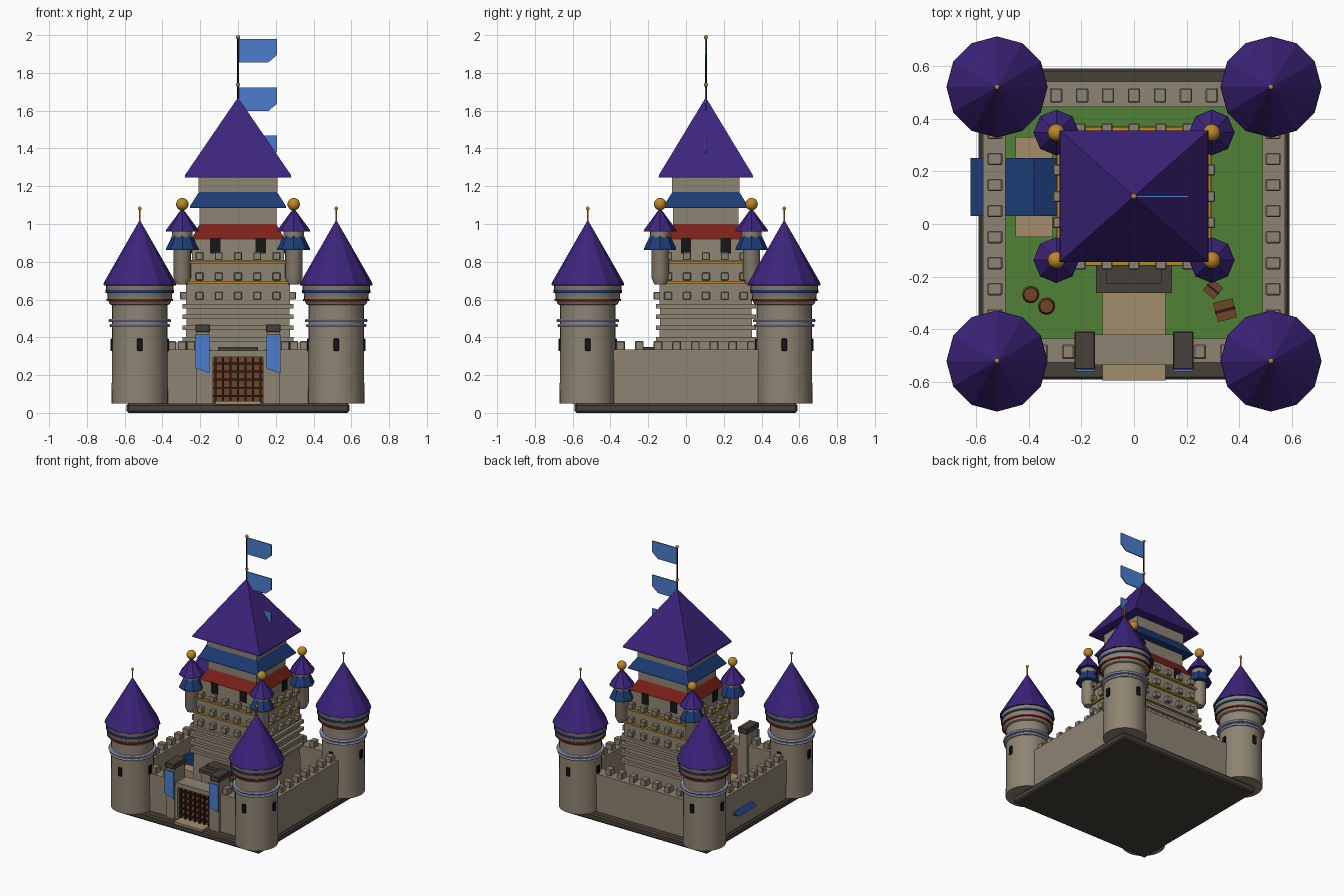
import bpy, bmesh, math
from mathutils import Vector

if "Cube" in bpy.data.objects:
    bpy.data.objects.remove(bpy.data.objects["Cube"])

mats = {}
COLORS = dict(stone=(.27, .23, .17), dark=(.06, .05, .04), purple=(.045, .018, .2), navy=(.012, .045, .18),
              flag=(.07, .2, .62), red=(.2, .015, .01), gold=(.5, .25, .02), green=(.08, .22, .035),
              lilac=(.4, .4, .6), wood=(.16, .06, .025), gate=(.025, .01, .006), path=(.36, .27, .15), black=(.008, .008, .008))
KY = .105  # keep centre in y


def finish(name, bm, color, smooth=False):
    bmesh.ops.remove_doubles(bm, verts=bm.verts, dist=1e-5)
    bmesh.ops.recalc_face_normals(bm, faces=bm.faces)
    me = bpy.data.meshes.new(name)
    bm.to_mesh(me)
    bm.free()
    if color not in mats:
        m = mats[color] = bpy.data.materials.new(color)
        m.diffuse_color = (*COLORS[color], 1)
        m.use_nodes = True
        m.node_tree.nodes["Principled BSDF"].inputs["Base Color"].default_value = m.diffuse_color
    me.materials.append(mats[color])
    ob = bpy.data.objects.new(name, me)
    bpy.context.collection.objects.link(ob)
    if smooth:
        bpy.ops.object.select_all(action='DESELECT')
        bpy.context.view_layer.objects.active = ob
        ob.select_set(True)
        bpy.ops.object.shade_smooth_by_angle(angle=math.radians(35))
    return ob


def loft(name, prof, color, x=0, y=0, n=32, smooth=True):
    """Stack of regular rings, profile = (radius, z)."""
    rect = [(r, r, z) for r, z in prof]
    return rings(name, rect, color, x, y, n, 0, smooth)


def tier(name, prof, color, x=0, y=KY):
    """Stack of rectangles, profile = (half x, half y, z)."""
    k = math.sqrt(2)
    return rings(name, [(a * k, b * k, z) for a, b, z in prof], color, x, y, 4, math.pi / 4, False)


def rings(name, prof, color, x, y, n, rot, smooth):
    bm = bmesh.new()
    loops = []
    for a, b, z in prof:
        loops.append([bm.verts.new((x + a * math.cos(rot + math.tau * i / n), y + b * math.sin(rot + math.tau * i / n), z))
                      for i in range(n)])
    for p, q in zip(loops, loops[1:]):
        for i in range(n):
            bm.faces.new((p[i], p[(i + 1) % n], q[(i + 1) % n], q[i]))
    for end, row in ((loops[0], prof[0]), (loops[-1], prof[-1])):
        if row[0] > 0:
            bm.faces.new(end)
    return finish(name, bm, color, smooth)


def box(name, x0, x1, y0, y1, z0, z1, color='stone', bevel=0, turn=0):
    bm = bmesh.new()
    bmesh.ops.create_cube(bm, size=1)
    for v in bm.verts:
        v.co *= Vector((x1 - x0, y1 - y0, z1 - z0))
    if bevel:
        bmesh.ops.bevel(bm, geom=bm.edges[:], offset=bevel, segments=1, affect='EDGES')
    ob = finish(name, bm, color)
    ob.location = ((x0 + x1) / 2, (y0 + y1) / 2, (z0 + z1) / 2)
    ob.rotation_euler.z = turn
    return ob


def block(name, x, y, z, sx, sy, sz, color='stone', bevel=0, turn=0):
    return box(name, x - sx / 2, x + sx / 2, y - sy / 2, y + sy / 2, z - sz / 2, z + sz / 2, color, bevel, turn)


def ball(name, x, y, z, r):
    bm = bmesh.new()
    bmesh.ops.create_uvsphere(bm, u_segments=16, v_segments=10, radius=r)
    bmesh.ops.translate(bm, verts=bm.verts, vec=(x, y, z))
    finish(name, bm, 'gold', True)


def prism(name, pts, y0, y1, color):
    """Outline in x-z extruded along y."""
    bm = bmesh.new()
    f = bm.faces.new([bm.verts.new((px, y0, pz)) for px, pz in pts])
    r = bmesh.ops.extrude_face_region(bm, geom=[f])
    bmesh.ops.translate(bm, verts=[v for v in r['geom'] if isinstance(v, bmesh.types.BMVert)], vec=(0, y1 - y0, 0))
    finish(name, bm, color)


# base, lawn, paths
box('base', -.59, .59, -.59, .59, 0, .05, 'dark', .01)
box('lawn', -.5, .5, -.5, .5, .04, .056, 'green')
box('path', -.12, .12, -.595, -.2, .045, .062, 'path')

# curtain walls with merlons
for s in (-1, 1):
    box('side_wall', s * .53 - .043, s * .53 + .043, -.45, .45, .05, .335)
    for i in range(8):
        block('side_merlon', s * .528, -.346 + i * .0988, .356, .057, .047, .05, bevel=.005)
    box('front_wall', min(s * .14, s * .45), max(s * .14, s * .45), -.525, -.435, .05, .335)
    for x in (.25, .35):
        block('front_merlon', s * x, -.485, .356, .047, .055, .05, bevel=.005)
box('back_wall', -.45, .45, .445, .54, .05, .335)
for i in range(-3, 4):
    block('back_merlon', i * .0985, .488, .356, .047, .055, .05, bevel=.005)

# corner towers
for x in (-.52, .52):
    for y in (-.52, .52):
        loft('tower_body', [(.149, .05), (.146, .57), (.158, .575), (.165, .59), (.17, .595), (.172, .63),
                            (.178, .64), (.18, .69)], 'stone', x, y)
        loft('tower_red_band', [(.168, .592), (.176, .592), (.176, .604), (.168, .604)], 'red', x, y)
        loft('tower_blue_band', [(.168, .636), (.182, .636), (.182, .65), (.168, .65)], 'navy', x, y)
        for z, r in ((.488, .166), (.463, .16)):
            loft('tower_ring', [(.14, z - .008), (r - .004, z - .008), (r, z), (r - .004, z + .008), (.14, z + .008)],
                 'lilac', x, y)
        loft('tower_roof', [(.17, .672), (.192, .676), (.19, .69), (0, 1.022)], 'purple', x, y, 12, False)
        loft('tower_finial', [(.005, 1.0), (.005, 1.08)], 'gold', x, y, 8)
        ball('tower_finial_ball', x, y, 1.082, .01)
        for dx, dy in ((1, 0), (-1, 0), (0, 1), (0, -1)):
            block('tower_window', x + dx * .141, y + dy * .141, .36, .03, .03, .066, 'black', .004)

# gatehouse: piers, lintel, portcullis, banners
box('gatehouse_lintel', -.15, .15, -.535, -.42, .295, .33)
for s in (-1, 1):
    block('gate_pier', s * .187, -.48, .24, .066, .125, .38)
    block('gate_pier_cap', s * .187, -.48, .448, .078, .145, .04, 'dark', .004)
    a = s * .187
    prism('gate_banner', [(a - .037, .415), (a + .037, .415), (a + .037, .21), (a - .037, .235)], -.56, -.553, 'flag')
    box('gate_jamb', min(s * .132, s * .155), max(s * .132, s * .155), -.535, -.42, .05, .3)
box('gate_door', -.135, .135, -.505, -.485, .06, .295, 'wood')
for i in range(7):
    block('gate_bar', -.12 + i * .04, -.515, .175, .01, .012, .235, 'gate')
for i in range(5):
    block('gate_crossbar', 0, -.513, .09 + i * .043, .265, .012, .01, 'gate')

# keep: body, bands, battlement tiers
tier('keep_body', [(.28, .25, .05), (.272, .242, .57)], 'stone')
for z in (.39, .45, .51, .565):
    tier('keep_band', [(.295, .265, z - .012), (.295, .265, z + .012)], 'stone')
tier('keep_gallery', [(.275, .245, .57), (.275, .245, .81)], 'stone')
tier('keep_upper', [(.245, .215, .8), (.24, .21, .93)], 'stone')
for z in (.69, .797):
    tier('keep_gold_trim', [(.293, .263, z - .006), (.293, .263, z + .006)], 'gold')
for z in (.62, .722, .83):
    for i in range(-2, 3):
        for s in (-1, 1):
            block('keep_front_merlon', i * .102, KY + s * .257, z, .042, .04, .042, bevel=.004)
            block('keep_side_merlon', s * .287, KY + i * .1, z, .04, .042, .042, bevel=.004)
for a in (-1, 1):
    for b in (-1, 1):
        block('keep_window', a * .12, KY + b * .208, .885, .055, .02, .08, 'black')
        block('keep_side_window', a * .238, KY + b * .105, .885, .02, .055, .08, 'black')

# keep roofs
tier('red_skirt_roof', [(.243, .213, .918), (.243, .213, .928), (.2, .17, 1.005)], 'red')
tier('keep_third_storey', [(.203, .173, .99), (.203, .173, 1.1)], 'stone')
tier('blue_skirt_roof', [(.255, .225, 1.085), (.255, .225, 1.093), (.2, .17, 1.18)], 'navy')
tier('keep_top_storey', [(.208, .178, 1.17), (.208, .178, 1.26)], 'stone')
tier('keep_roof', [(.282, .25, 1.247), (.28, .248, 1.26), (0, 0, 1.67)], 'purple')

# keep corner turrets
for x in (-.295, .295):
    for y in (KY - .242, KY + .242):
        loft('turret_body', [(.03, .68), (.046, .715), (.046, .88), (.054, .9), (.054, .98)], 'stone', x, y, 16)
        loft('turret_blue_skirt', [(.085, .862), (.085, .872), (.05, .945)], 'navy', x, y, 8, False)
        loft('turret_roof', [(.087, .96), (.085, .97), (0, 1.085)], 'purple', x, y, 8, False)
        ball('turret_ball', x, y, 1.105, .033)

# keep porch
box('porch', -.13, .13, -.25, -.13, .05, .3)
box('porch_roof', -.145, .145, -.262, -.13, .3, .325, 'dark')
box('porch_step_roof', -.105, .105, -.225, -.13, .325, .35, 'dark')
box('porch_door', -.07, .07, -.256, -.24, .06, .24, 'gate')

# flag pole and flags
loft('flag_pole', [(.006, 1.6), (.006, 1.99)], 'black', 0, KY, 10)
ball('pole_top_ball', 0, KY, 1.989, .011)
ball('roof_tip_ball', 0, KY, 1.738, .011)
for z in (1.98, 1.722, 1.468):
    prism('flag', [(0, z), (.207, z), (.207, z - .085), (.16, z - .125), (0, z - .125)], KY - .004, KY + .004, 'flag')

# courtyard stable, barrels, crates
box('stable', -.45, -.31, -.05, .33, .05, .17, 'path')
prism('stable_roof', [(-.62, .165), (-.14, .165), (-.38, .27)], .03, .25, 'navy')
for x, y in ((-.392, -.268), (-.332, -.312)):
    loft('barrel', [(.026, .055), (.033, .09), (.026, .125)], 'wood', x, y, 12)
for x, y, s, t in ((.3, -.247, .055, -.7), (.346, -.327, .075, .25)):
    block('crate', x, y, .055 + s / 2, s, s, s, 'wood', 0, t)
    block('crate_strap', x, y, .055 + s / 2, s * 1.05, s * .16, s * 1.05, 'gate', 0, t)
